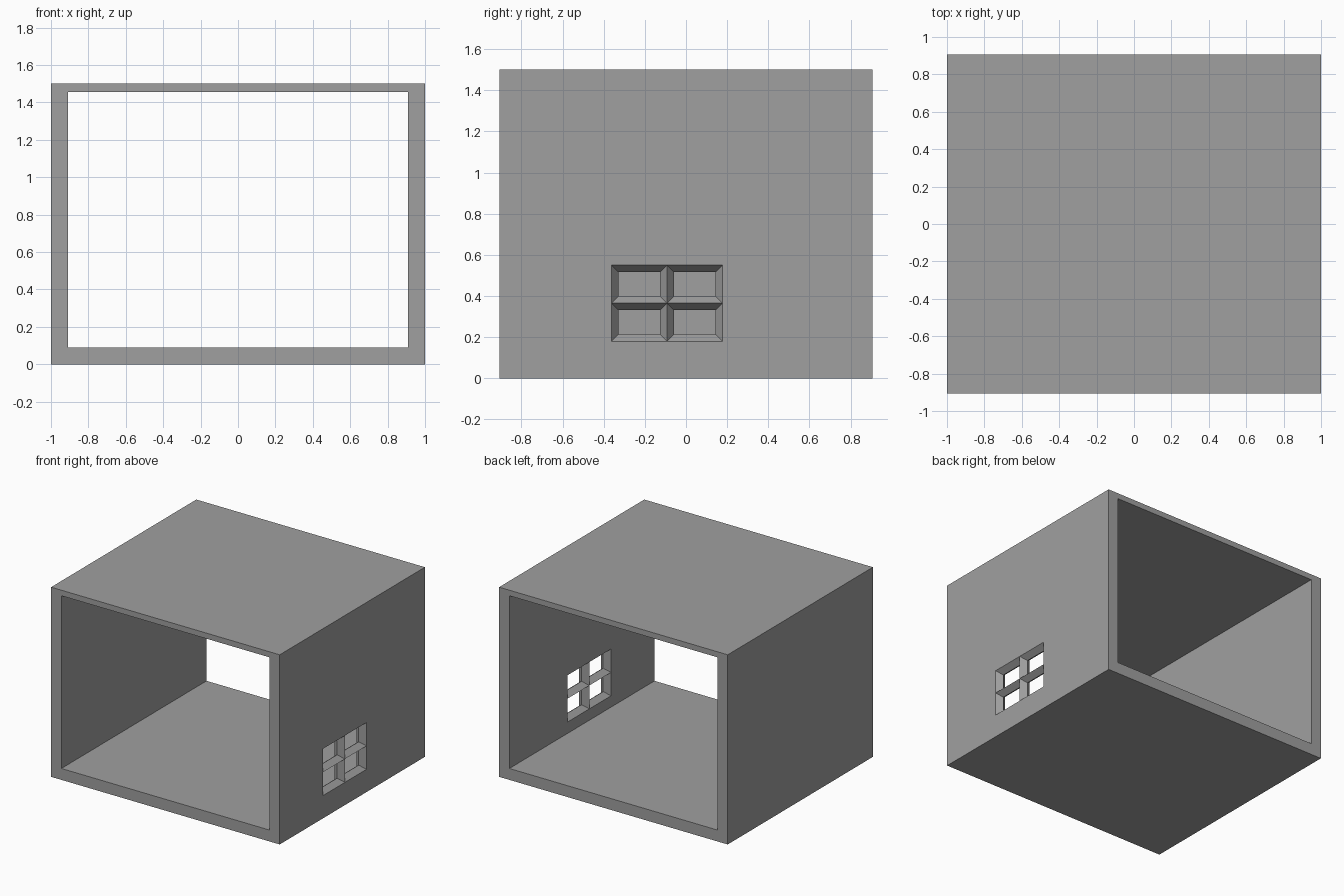
import bpy, bmesh

if "Cube" in bpy.data.objects:
    bpy.data.objects.remove(bpy.data.objects["Cube"])

HALF_X, HALF_Y, HEIGHT = 1.0, 0.907, 1.5
IN_X, IN_Z0, IN_Z1 = 0.91, 0.09, 1.456     # inside of the tunnel
WIN_Y = (-0.363, -0.092, 0.178)            # window pane grid lines
WIN_Z = (0.18, 0.365, 0.55)
BEVEL = 0.034                              # bar half width at mid depth

grey = bpy.data.materials.new("dark_grey")
grey.diffuse_color = (0.35, 0.35, 0.35, 1)
grey.use_nodes = True
grey.node_tree.nodes["Principled BSDF"].inputs["Base Color"].default_value = grey.diffuse_color


def finish(name, bm):
    bmesh.ops.remove_doubles(bm, verts=bm.verts, dist=1e-5)
    bmesh.ops.recalc_face_normals(bm, faces=bm.faces)
    mesh = bpy.data.meshes.new(name)
    bm.to_mesh(mesh)
    bm.free()
    mesh.materials.append(grey)
    obj = bpy.data.objects.new(name, mesh)
    bpy.context.collection.objects.link(obj)
    return obj


def bridge(bm, ring_a, ring_b):
    n = len(ring_a)
    for i in range(n):
        j = (i + 1) % n
        bm.faces.new([bm.verts.new(p) for p in (ring_a[i], ring_a[j], ring_b[j], ring_b[i])])


def rect(a0, a1, b0, b1, place):
    return [place(a, b) for a, b in ((a0, b0), (a1, b0), (a1, b1), (a0, b1))]


# Shell: rectangular tunnel open at front and back
bm = bmesh.new()
rings = []
for y0, y1 in ((-HALF_Y, HALF_Y), (HALF_Y, -HALF_Y)):
    size = (-HALF_X, HALF_X, 0, HEIGHT) if y0 < 0 else (-IN_X, IN_X, IN_Z0, IN_Z1)
    for y in (y0, y1):
        rings.append(rect(*size, lambda x, z, y=y: (x, y, z)))
for i in range(4):
    bridge(bm, rings[i], rings[(i + 1) % 4])
shell = finish("room_shell", bm)

# Window opening through the right wall
bm = bmesh.new()
bmesh.ops.create_cube(bm, size=1)
for v in bm.verts:
    v.co = (0.955 + v.co.x * 0.3,
            WIN_Y[2] if v.co.y > 0 else WIN_Y[0],
            WIN_Z[2] if v.co.z > 0 else WIN_Z[0])
cutter = finish("window_cutter", bm)
cutter.hide_render = True
mod = shell.modifiers.new("window_opening", 'BOOLEAN')
mod.operation = 'DIFFERENCE'
mod.solver = 'EXACT'
mod.object = cutter
bpy.context.view_layer.objects.active = shell
bpy.ops.object.modifier_apply(modifier=mod.name)
bpy.data.objects.remove(cutter)

# Window frame: each pane narrows to mid wall, leaving diamond-section bars
bm = bmesh.new()
for y0, y1 in zip(WIN_Y, WIN_Y[1:]):
    for z0, z1 in zip(WIN_Z, WIN_Z[1:]):
        loops = []
        for x, inset in ((HALF_X, 0), ((HALF_X + IN_X) / 2, BEVEL), (IN_X, 0)):
            loops.append(rect(y0 + inset, y1 - inset, z0 + inset, z1 - inset,
                              lambda y, z, x=x: (x, y, z)))
        bridge(bm, loops[0], loops[1])
        bridge(bm, loops[1], loops[2])
# Outer sides of the frame, seated against the opening
border = [(y, WIN_Z[0]) for y in WIN_Y] + [(WIN_Y[2], WIN_Z[1])]
border += [(y, WIN_Z[2]) for y in reversed(WIN_Y)] + [(WIN_Y[0], WIN_Z[1])]
bridge(bm, [(HALF_X, y, z) for y, z in border], [(IN_X, y, z) for y, z in border])
finish("window_frame", bm)
